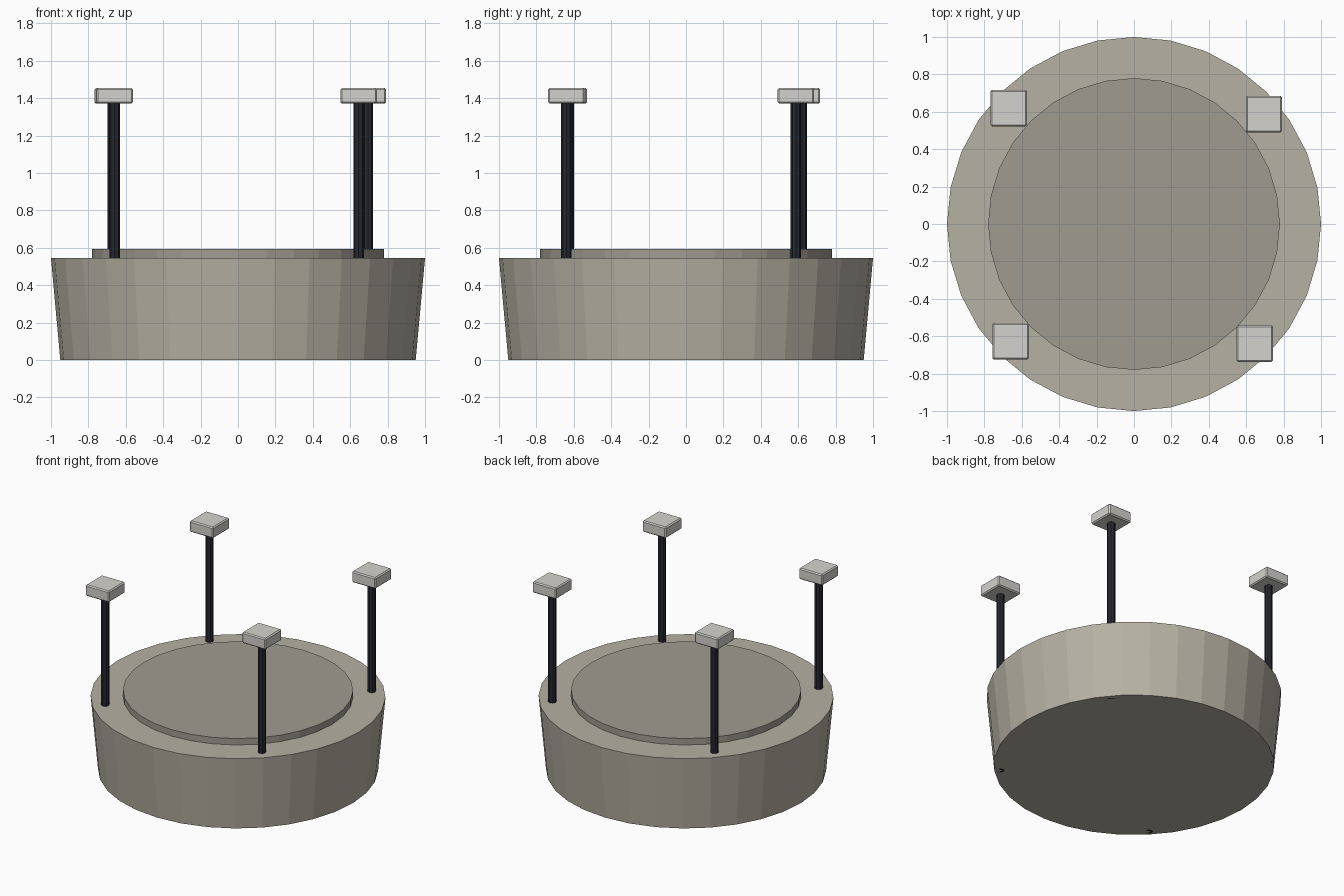
import bpy

if "Cube" in bpy.data.objects:
    bpy.data.objects.remove(bpy.data.objects["Cube"])


def paint(obj, name, rgb):
    mat = bpy.data.materials.get(name) or bpy.data.materials.new(name)
    mat.diffuse_color = (*rgb, 1)
    mat.use_nodes = True
    mat.node_tree.nodes["Principled BSDF"].inputs["Base Color"].default_value = mat.diffuse_color
    obj.data.materials.append(mat)


def drum(name, sides, r_bottom, r_top, z0, z1, x=0, y=0):
    bpy.ops.mesh.primitive_cone_add(vertices=sides, radius1=r_bottom, radius2=r_top,
                                    depth=z1 - z0, location=(x, y, (z0 + z1) / 2))
    obj = bpy.context.object
    obj.name = name
    return obj


STONE = (0.47, 0.44, 0.37)
INNER = (0.35, 0.33, 0.28)
DARK = (0.02, 0.022, 0.03)
PALE = (0.66, 0.65, 0.61)

# Flared round base and the raised disc on top
paint(drum("base", 32, 0.95, 1.0, 0, 0.545), "stone", STONE)
paint(drum("top_disc", 32, 0.78, 0.78, 0.40, 0.593), "inner_stone", INNER)

# Four slightly irregular posts, running down through the base, with bevelled caps
corners = {
    "back_left": (-0.67, 0.62),
    "back_right": (0.695, 0.588),
    "front_left": (-0.66, -0.626),
    "front_right": (0.645, -0.639),
}
for label, (x, y) in corners.items():
    paint(drum(label + "_post", 8, 0.028, 0.028, 0, 1.39, x, y), "dark_metal", DARK)

    bpy.ops.mesh.primitive_cube_add(size=1, location=(x, y, 1.4125))
    cap = bpy.context.object
    cap.name = label + "_cap"
    cap.scale = (0.195, 0.195, 0.083)
    bpy.ops.object.transform_apply(location=False, rotation=False, scale=True)
    bevel = cap.modifiers.new("bevel", "BEVEL")
    bevel.width = 0.008
    bevel.segments = 1
    paint(cap, "pale_cap", PALE)
